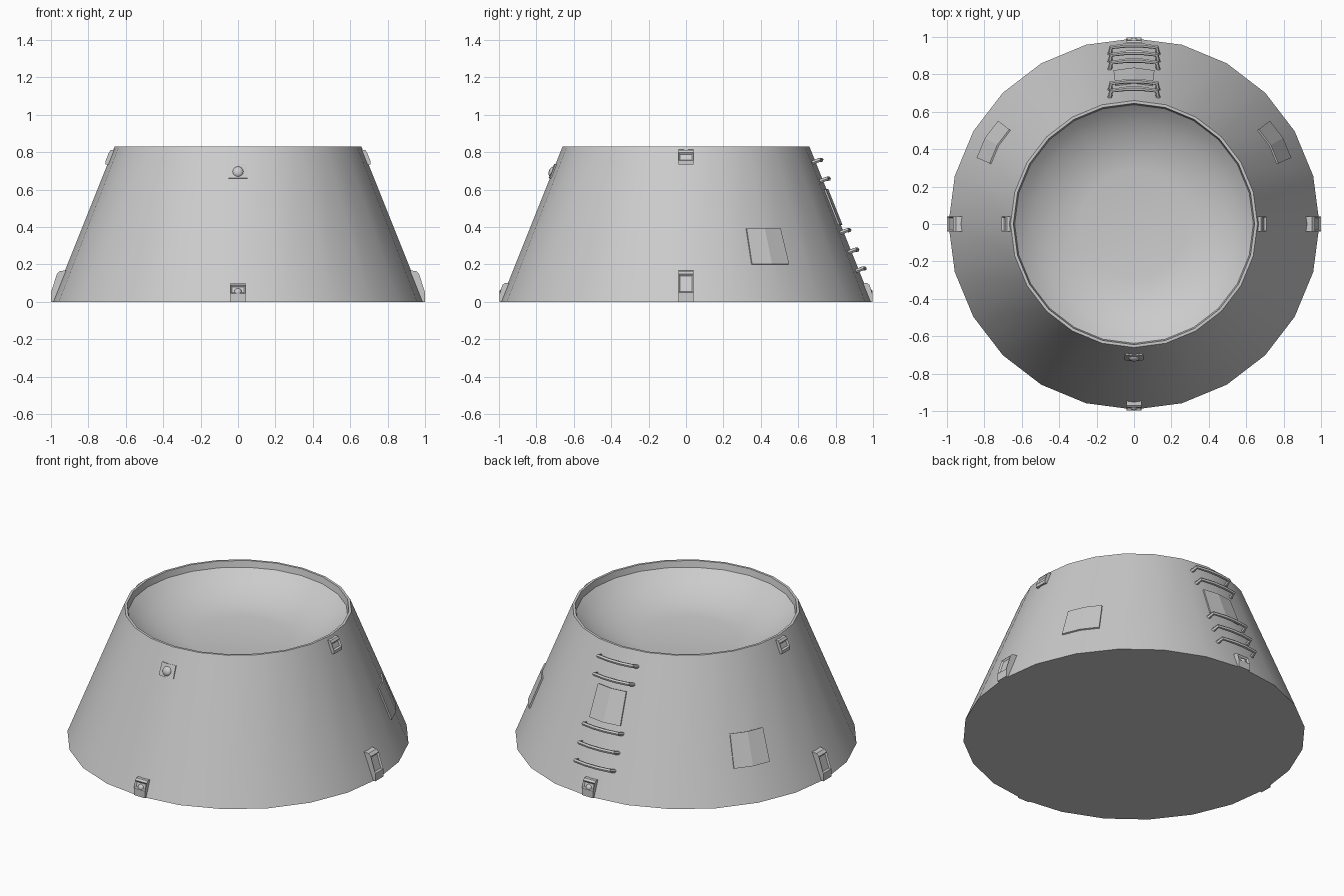
import bpy, bmesh, math
from mathutils import Matrix, Vector

if "Cube" in bpy.data.objects:
    bpy.data.objects.remove(bpy.data.objects["Cube"])

SIDES = 24
BASE_R, TOP_R, HEIGHT = 0.992, 0.66, 0.83
SLOPE = (BASE_R - TOP_R) / HEIGHT
NORMAL = Vector((1, SLOPE)).normalized()      # outward direction in (radius, z)

grey = bpy.data.materials.new("light grey")
grey.diffuse_color = (0.6, 0.6, 0.6, 1)
grey.use_nodes = True
grey.node_tree.nodes["Principled BSDF"].inputs["Base Color"].default_value = grey.diffuse_color


def finish(name, bm, smooth=None):
    bmesh.ops.recalc_face_normals(bm, faces=bm.faces)
    mesh = bpy.data.meshes.new(name)
    bm.to_mesh(mesh)
    bm.free()
    mesh.materials.append(grey)
    obj = bpy.data.objects.new(name, mesh)
    bpy.context.collection.objects.link(obj)
    if smooth:
        bpy.ops.object.select_all(action='DESELECT')
        obj.select_set(True)
        bpy.context.view_layer.objects.active = obj
        bpy.ops.object.shade_smooth_by_angle(angle=math.radians(smooth))
    return obj


def wall_radius(angle, z):
    """Radius of the faceted cone wall at an angle and height."""
    step = 2 * math.pi / SIDES
    facet = math.cos(step / 2) / math.cos(angle % step - step / 2)
    return (BASE_R - SLOPE * z) * facet


def wall_point(angle, z, offset):
    r = wall_radius(angle, z) + offset * NORMAL.x
    return (r * math.cos(angle), r * math.sin(angle), z + offset * NORMAL.y)


# Cone body with a thin rim and a shallow dish in its top
def body():
    bm = bmesh.new()
    profile = [(BASE_R, 0), (TOP_R, HEIGHT), (0.645, HEIGHT), (0.638, 0.79),
               (0.60, 0.757), (0.54, 0.717), (0.46, 0.68), (0.38, 0.655), (0.29, 0.64)]
    rings = []
    for r, z in profile:
        rings.append([bm.verts.new((r * math.cos(i * 2 * math.pi / SIDES),
                                    r * math.sin(i * 2 * math.pi / SIDES), z))
                      for i in range(SIDES)])
    for a, b in zip(rings, rings[1:]):
        for i in range(SIDES):
            j = (i + 1) % SIDES
            bm.faces.new((a[i], a[j], b[j], b[i]))
    bm.faces.new(rings[0])
    bm.faces.new(rings[-1])
    finish("cone_body", bm, 30)


# Thin plate that follows the wall
def wall_plate(name, degrees, half_width, z0, z1, thick):
    bm = bmesh.new()
    c = math.radians(degrees)
    half = half_width / wall_radius(c, (z0 + z1) / 2)
    loops = []
    for a in (c - half, c, c + half):
        loops.append([bm.verts.new(wall_point(a, z, d)) for z, d in
                      ((z0, -0.015), (z0, thick), (z1, thick), (z1, -0.015))])
    for a, b in zip(loops, loops[1:]):
        for i in range(4):
            j = (i + 1) % 4
            bm.faces.new((a[i], a[j], b[j], b[i]))
    bm.faces.new(loops[0])
    bm.faces.new(loops[-1])
    finish(name, bm)


# Small bracket: (radius, z) profile extruded sideways, slanted face recessed
def bracket(name, degrees, profile, half_width):
    bm = bmesh.new()
    a = [bm.verts.new((r, -half_width, z)) for r, z in profile]
    b = [bm.verts.new((r, half_width, z)) for r, z in profile]
    bm.faces.new(a)
    bm.faces.new(b)
    n = len(profile)
    for i in range(n):
        j = (i + 1) % n
        bm.faces.new((a[i], a[j], b[j], b[i]))
    bmesh.ops.recalc_face_normals(bm, faces=bm.faces)
    slanted = [f for f in bm.faces if f.normal.x > 0.8 and 0.1 < f.normal.z < 0.6]
    bmesh.ops.inset_region(bm, faces=slanted, thickness=0.012, depth=-0.01)
    bm.transform(Matrix.Rotation(math.radians(degrees), 4, 'Z'))
    finish(name, bm)


# Bent grab bar standing off the back wall
def rung(name, z):
    curve = bpy.data.curves.new(name, 'CURVE')
    curve.dimensions = '3D'
    curve.bevel_depth = 0.012
    curve.bevel_resolution = 1
    curve.use_fill_caps = True
    stops = [(-0.13, -0.005), (-0.122, 0.037), (-0.04, 0.037),
             (0.04, 0.037), (0.122, 0.037), (0.13, -0.005)]
    spline = curve.splines.new('POLY')
    spline.points.add(len(stops) - 1)
    for p, (x, off) in zip(spline.points, stops):
        angle = math.acos(x / (BASE_R - SLOPE * z))
        y = wall_radius(angle, z) * math.sin(angle)
        p.co = (x, y + off * NORMAL.x, z + off * NORMAL.y, 1)
    curve.materials.append(grey)
    obj = bpy.data.objects.new(name, curve)
    bpy.context.collection.objects.link(obj)
    bpy.ops.object.select_all(action='DESELECT')
    obj.select_set(True)
    bpy.context.view_layer.objects.active = obj
    bpy.ops.object.convert(target='MESH')
    bpy.ops.object.shade_smooth_by_angle(angle=math.radians(50))


# Flattened round knob on the wall
def knob(name, degrees, z, radius, bulge):
    bm = bmesh.new()
    bmesh.ops.create_uvsphere(bm, u_segments=12, v_segments=8, radius=radius)
    c = math.radians(degrees)
    bm.transform(Matrix.Translation(wall_point(c, z, 0))
                 @ Matrix.Rotation(c, 4, 'Z')
                 @ Matrix.Rotation(-math.atan(SLOPE), 4, 'Y')
                 @ Matrix.Diagonal((bulge / radius, 1, 1, 1)))
    finish(name, bm, 60)


body()

# Back ladder and hatches
for i, z in enumerate((0.165, 0.265, 0.37, 0.645, 0.745)):
    rung(f"rung_{i + 1}", z)
wall_plate("back_hatch", 90, 0.105, 0.41, 0.60, 0.009)
wall_plate("right_hatch", 30, 0.11, 0.20, 0.39, 0.009)
wall_plate("left_hatch", 150, 0.11, 0.20, 0.39, 0.009)

# Base brackets: tall on the sides, short at front and back
tall = [(0.93, 0), (1.0, 0), (1.0, 0.05), (0.968, 0.15), (0.952, 0.165), (0.90, 0.17)]
short = [(0.93, 0), (0.996, 0), (0.996, 0.045), (0.982, 0.09), (0.97, 0.10), (0.92, 0.10)]
upper = [(0.65, 0.73), (0.708, 0.735), (0.708, 0.755), (0.69, 0.80), (0.68, 0.812), (0.65, 0.815)]
for side, deg in (("right", 0), ("left", 180)):
    bracket(f"{side}_base_bracket", deg, tall, 0.04)
    bracket(f"{side}_upper_bracket", deg, upper, 0.04)
for side, deg in (("back", 90), ("front", 270)):
    bracket(f"{side}_base_bracket", deg, short, 0.04)
    knob(f"{side}_base_knob", deg, 0.05, 0.022, 0.026)

# Front fitting near the rim
wall_plate("front_upper_plate", 270, 0.05, 0.66, 0.735, 0.007)
knob("front_upper_knob", 270, 0.695, 0.03, 0.02)
